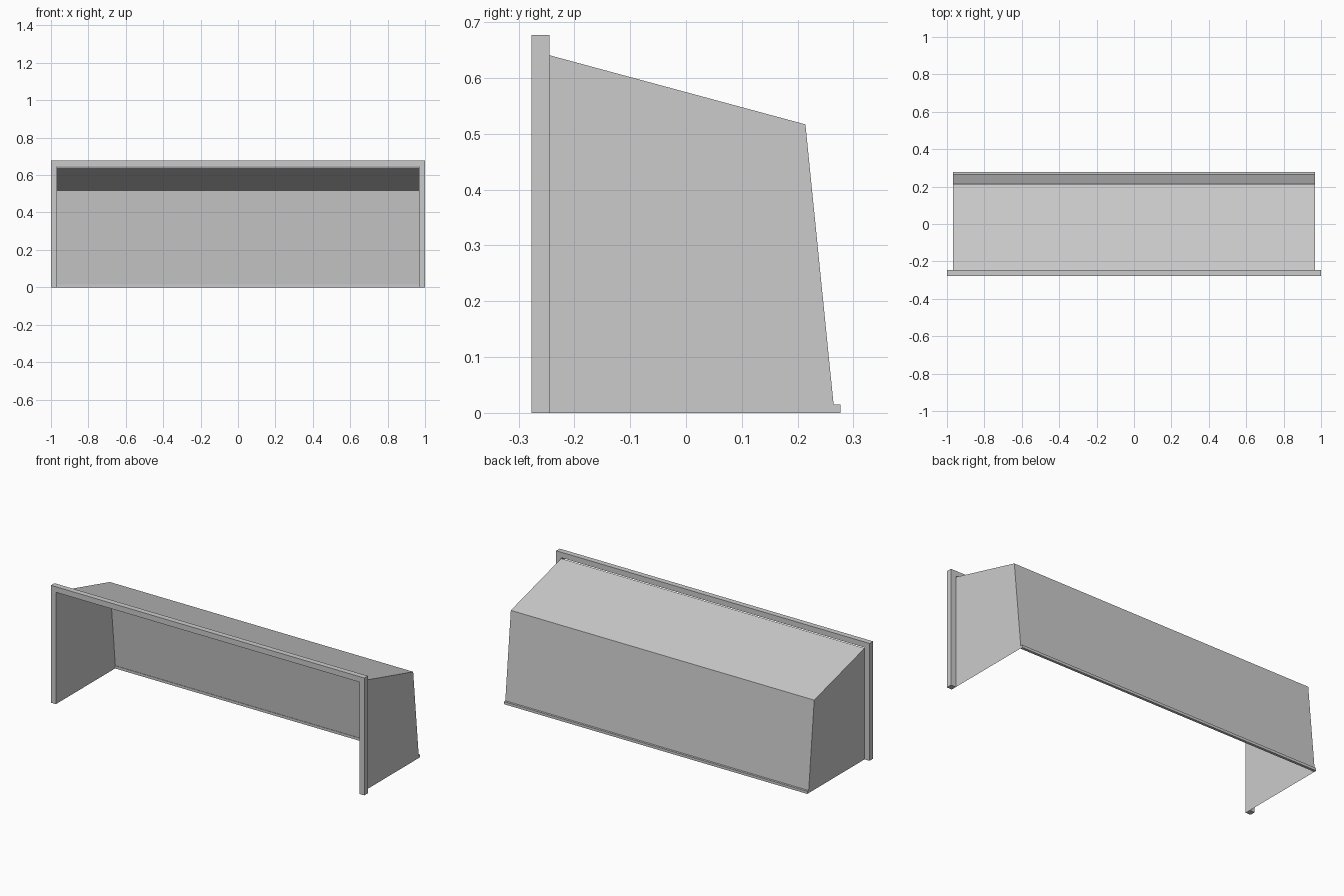
import bpy, bmesh
from mathutils import Vector

if "Cube" in bpy.data.objects:
    bpy.data.objects.remove(bpy.data.objects["Cube"])

W, H, D = 1.0, 0.677, 0.277      # half width, height, half depth
T = 0.032                        # frame thickness
IN = W - T                       # inner half width
YF = -D + T                      # rear face of the frame


def finish(name, bm, recalc=True):
    if recalc:
        bmesh.ops.recalc_face_normals(bm, faces=bm.faces)
    mesh = bpy.data.meshes.new(name)
    bm.to_mesh(mesh)
    bm.free()
    obj = bpy.data.objects.new(name, mesh)
    bpy.context.collection.objects.link(obj)
    return obj


def extrude(name, points, vector):
    bm = bmesh.new()
    face = bm.faces.new([bm.verts.new(p) for p in points])
    new = bmesh.ops.extrude_face_region(bm, geom=[face], use_keep_orig=True)
    verts = [g for g in new["geom"] if isinstance(g, bmesh.types.BMVert)]
    bmesh.ops.translate(bm, verts=verts, vec=Vector(vector))
    return finish(name, bm)


# Front frame: two posts and a crossbar as one U-shaped outline
outline = [(-W, 0), (-W, H), (W, H), (W, 0), (IN, 0), (IN, H - T), (-IN, H - T), (-IN, 0)]
extrude("front_frame", [(x, -D, z) for x, z in outline], (0, T, 0))

# Ground bar along the back
B = 0.015
bar = [(D - B, 0), (D, 0), (D, B), (D - B, B)]
extrude("back_ground_bar", [(-IN, y, z) for y, z in bar], (2 * IN, 0, 0))

# Net: thin sheets for both sides, the sloping top and the leaning back
side = [(YF, 0), (YF, 0.641), (0.214, 0.517), (0.266, 0)]
bm = bmesh.new()
left, right = [[bm.verts.new((s * IN, y, z)) for y, z in side] for s in (-1, 1)]
bm.faces.new(left[::-1])
bm.faces.new(right)
for i in (1, 2):
    bm.faces.new((left[i], left[i + 1], right[i + 1], right[i]))
finish("net", bm)
